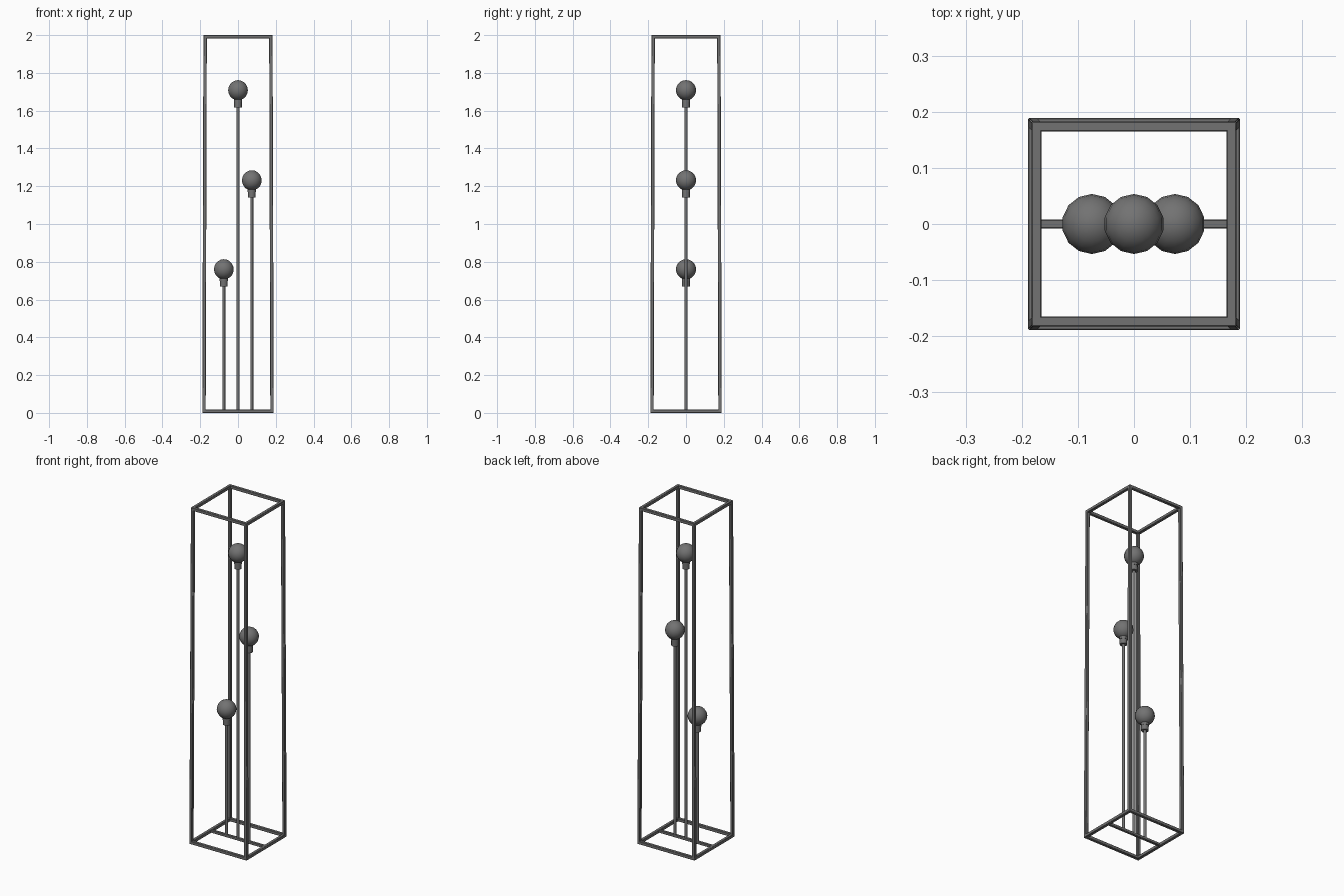
import bpy
from mathutils import Vector

if "Cube" in bpy.data.objects:
    bpy.data.objects.remove(bpy.data.objects["Cube"])

W = 0.018            # thickness of the frame bars
TOP, BOT = 0.174, 0.180   # half width to bar centre lines (frame flares slightly downward)

# Dark grey metal for every part
dark = bpy.data.materials.new("dark_grey")
dark.diffuse_color = (0.17, 0.17, 0.17, 1)
dark.use_nodes = True
dark.node_tree.nodes["Principled BSDF"].inputs["Base Color"].default_value = dark.diffuse_color


def finish(ob, name, angle=0.9):
    ob.name = name
    ob.data.materials.append(dark)
    bpy.context.view_layer.objects.active = ob
    bpy.ops.object.select_all(action='DESELECT')
    ob.select_set(True)
    bpy.ops.object.shade_smooth_by_angle(angle=angle)


def bar(name, a, b, w=W):
    # softly shaded square bar running from a to b
    a, b = Vector(a), Vector(b)
    d = b - a
    bpy.ops.mesh.primitive_cube_add(size=1, location=(a + b) / 2)
    ob = bpy.context.object
    ob.scale = (w, w, d.length)
    ob.rotation_euler = Vector((0, 0, 1)).rotation_difference(d).to_euler()
    bpy.ops.object.transform_apply(location=False, rotation=False, scale=True)
    m = ob.modifiers.new("soft_edges", 'BEVEL')
    m.width, m.segments = 0.002, 1
    finish(ob, name)


def cyl(name, x, z0, z1, r, n=12):
    bpy.ops.mesh.primitive_cylinder_add(vertices=n, radius=r, depth=z1 - z0,
                                        location=(x, 0, (z0 + z1) / 2))
    finish(bpy.context.object, name)


# Top and bottom square rims
for label, h, z in (("top", TOP, 2 - W / 2), ("bottom", BOT, W / 2)):
    e = h + W / 2
    for s, side in ((-1, "a"), (1, "b")):
        bar(f"{label}_rim_x_{side}", (-e, s * h, z), (e, s * h, z))
        bar(f"{label}_rim_y_{side}", (s * h, -h, z), (s * h, h, z))

# Corner posts
for sx in (-1, 1):
    for sy in (-1, 1):
        bar("corner_post", (sx * BOT, sy * BOT, 0.004), (sx * TOP, sy * TOP, 1.996))

# Cross bar on the floor carrying the stems
bar("base_cross_bar", (-BOT, 0, W / 2), (BOT, 0, W / 2), 0.016)

# Three lamps: stem, socket and globe
for x, z in ((-0.075, 0.76), (0, 1.708), (0.073, 1.231)):
    cyl("lamp_stem", x, 0.01, z - 0.08, 0.008)
    cyl("lamp_socket_lower", x, z - 0.091, z - 0.06, 0.020)
    cyl("lamp_socket_upper", x, z - 0.062, z - 0.035, 0.022)
    bpy.ops.mesh.primitive_uv_sphere_add(segments=14, ring_count=10, radius=0.0535,
                                         location=(x, 0, z))
    finish(bpy.context.object, "lamp_globe")
